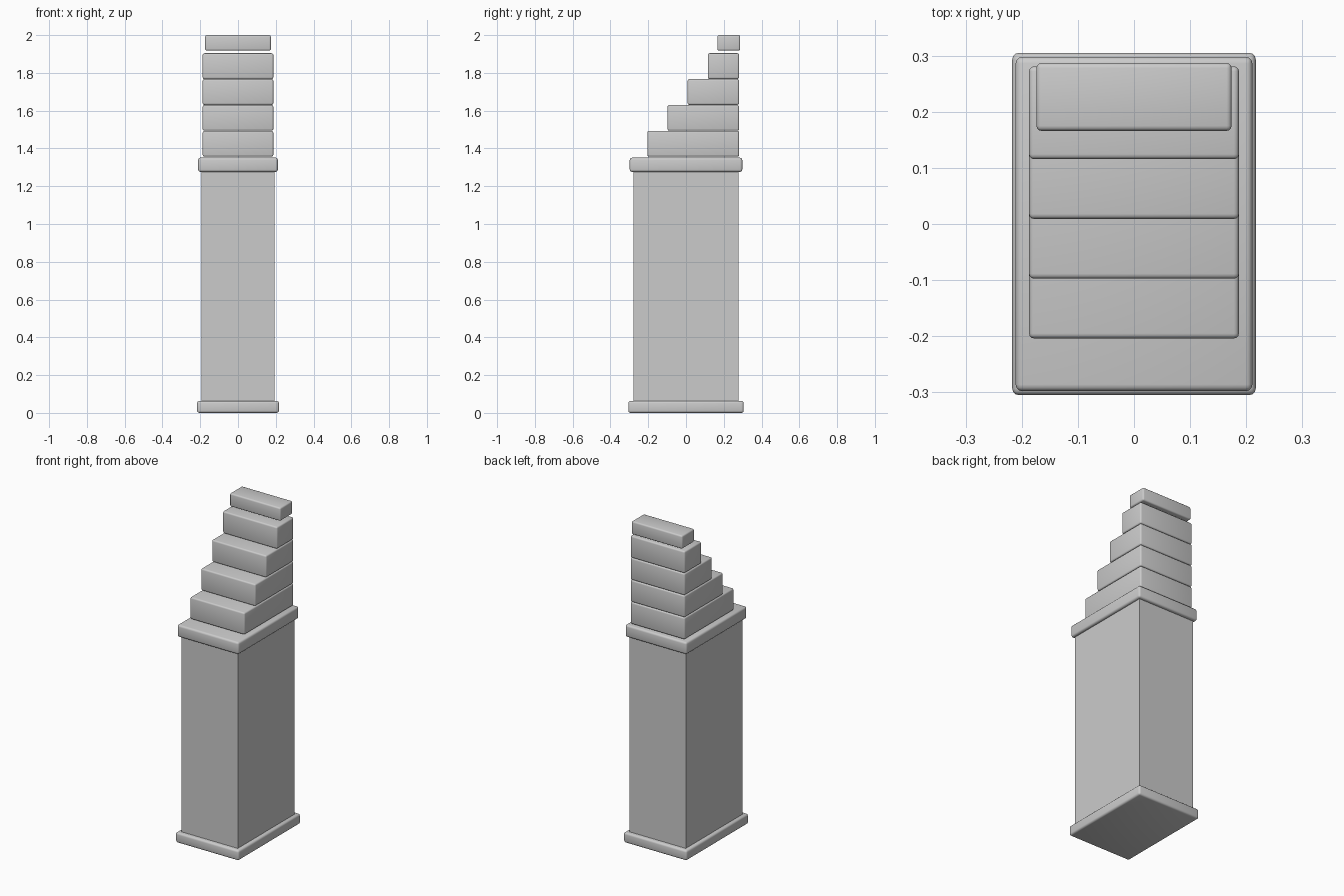
import bpy

if "Cube" in bpy.data.objects:
    bpy.data.objects.remove(bpy.data.objects["Cube"])


def block(name, x, y, z, bevel=0.0):
    """Box from (min, max) ranges on each axis, with optional rounded edges."""
    ranges = (x, y, z)
    bpy.ops.mesh.primitive_cube_add(size=1, location=[(a + b) / 2 for a, b in ranges])
    ob = bpy.context.object
    ob.name = name
    ob.scale = [b - a for a, b in ranges]
    bpy.ops.object.transform_apply(location=False, rotation=False, scale=True)
    if bevel:
        mod = ob.modifiers.new("rounded_edges", 'BEVEL')
        mod.width = bevel
        mod.segments = 3
        bpy.ops.object.modifier_apply(modifier=mod.name)
        bpy.ops.object.shade_smooth_by_angle()
    return ob


# Plinth, sharp-edged shaft and overhanging cap
block("base_plinth", (-0.217, 0.217), (-0.305, 0.305), (0, 0.063), 0.012)
block("shaft", (-0.194, 0.194), (-0.279, 0.279), (0.06, 1.28))
block("cap_slab", (-0.211, 0.211), (-0.298, 0.298), (1.276, 1.351), 0.012)

# Four steps rising toward the back, flush at the rear
for i in range(4):
    z = 1.357 + i * 0.137
    block(f"step_{i + 1}", (-0.187, 0.187), (-0.204 + i * 0.1065, 0.281),
          (z, z + 0.136), 0.009)

# Small crowning block, slightly raised above the last step
block("crown_block", (-0.174, 0.174), (0.166, 0.287), (1.918, 2.0), 0.009)
